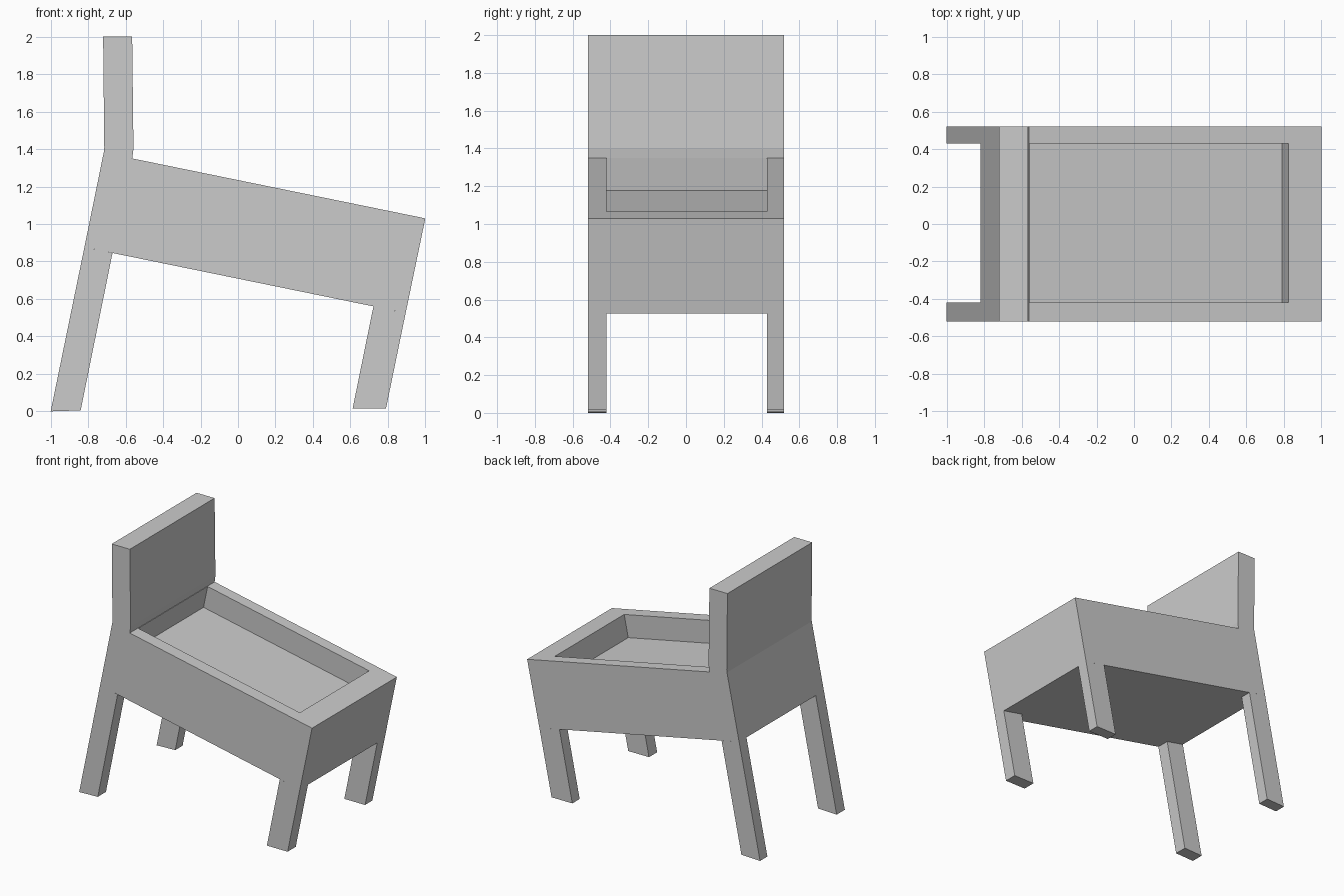
import bpy
import bmesh

if "Cube" in bpy.data.objects:
    bpy.data.objects.remove(bpy.data.objects["Cube"])

HALF_WIDTH = 0.52
INNER_Y = (-0.42, 0.43)


def prism(name, profile, y0, y1):
    """Extrude an (x, z) side profile from y0 to y1."""
    bm = bmesh.new()
    face = bm.faces.new([bm.verts.new((x, y0, z)) for x, z in profile])
    ext = bmesh.ops.extrude_face_region(bm, geom=[face])
    verts = [v for v in ext["geom"] if isinstance(v, bmesh.types.BMVert)]
    bmesh.ops.translate(bm, verts=verts, vec=(0, y1 - y0, 0))
    bmesh.ops.recalc_face_normals(bm, faces=bm.faces)
    mesh = bpy.data.meshes.new(name)
    bm.to_mesh(mesh)
    bm.free()
    obj = bpy.data.objects.new(name, mesh)
    bpy.context.collection.objects.link(obj)
    return obj


# Sloping seat box
seat = prism("seat", [(-0.82, 0.876), (0.895, 0.525), (1.0, 1.03),
                      (-0.565, 1.35), (-0.716, 1.386)], -HALF_WIDTH, HALF_WIDTH)

# Recess sunk into the seat top
cutter = prism("recess_cutter", [(-0.597, 1.178), (0.79, 0.895),
                                 (0.86, 1.237), (-0.527, 1.52)], *INNER_Y)
cutter.hide_render = True
mod = seat.modifiers.new("recess", "BOOLEAN")
mod.operation = "DIFFERENCE"
mod.solver = "EXACT"
mod.object = cutter
bpy.context.view_layer.objects.active = seat
bpy.ops.object.modifier_apply(modifier=mod.name)
bpy.data.objects.remove(cutter)

# Upright backrest
prism("backrest", [(-0.716, 1.386), (-0.565, 1.35), (-0.558, 1.40),
                   (-0.565, 2.0), (-0.72, 2.0), (-0.714, 1.41)],
      -HALF_WIDTH, HALF_WIDTH)

# Slanted legs, one pair on each side
leg_profiles = {
    "back_leg": [(-1.0, 0.0), (-0.84, 0.005), (-0.67, 0.845), (-0.82, 0.876)],
    "front_leg": [(0.612, 0.015), (0.79, 0.015), (0.895, 0.525), (0.723, 0.56)],
}
for side, y0, y1 in (("near", -HALF_WIDTH, INNER_Y[0]),
                     ("far", INNER_Y[1], HALF_WIDTH)):
    for leg, profile in leg_profiles.items():
        prism(f"{leg}_{side}", profile, y0, y1)
